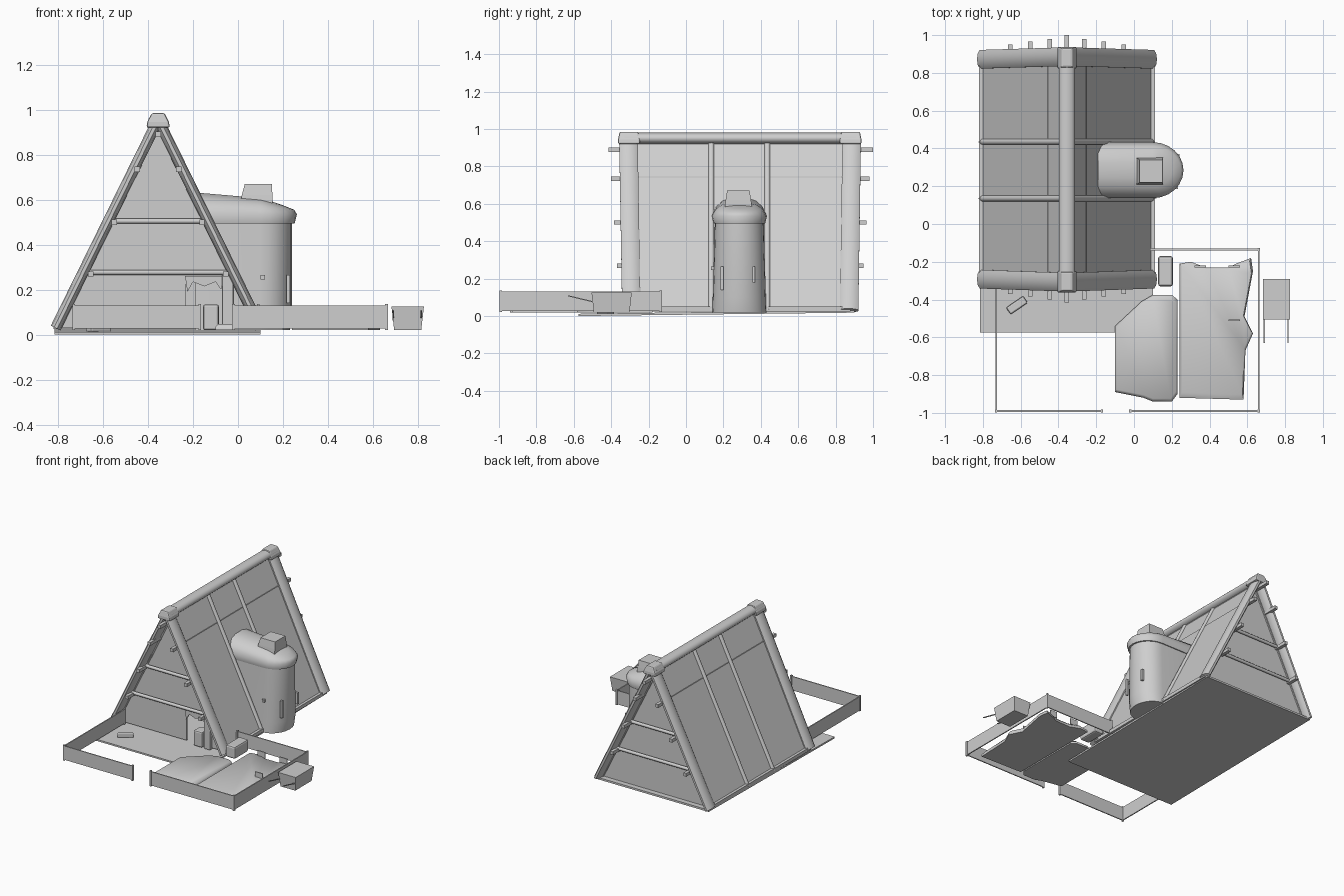
import bpy, bmesh, math
from mathutils import Vector

if "Cube" in bpy.data.objects:
    bpy.data.objects.remove(bpy.data.objects["Cube"])

grey = bpy.data.materials.new("light_grey")
grey.diffuse_color = (0.62, 0.62, 0.62, 1)
grey.use_nodes = True
grey.node_tree.nodes["Principled BSDF"].inputs["Base Color"].default_value = grey.diffuse_color


def finish(name, bm, smooth=False, bevel=0):
    bmesh.ops.recalc_face_normals(bm, faces=bm.faces)
    me = bpy.data.meshes.new(name)
    bm.to_mesh(me)
    bm.free()
    me.materials.append(grey)
    ob = bpy.data.objects.new(name, me)
    bpy.context.collection.objects.link(ob)
    if bevel:
        m = ob.modifiers.new("bevel", 'BEVEL')
        m.width, m.segments = bevel, 2
    if smooth:
        bpy.ops.object.select_all(action='DESELECT')
        ob.select_set(True)
        bpy.context.view_layer.objects.active = ob
        bpy.ops.object.shade_smooth_by_angle(angle=math.radians(50))
    return ob


def loft(name, rings, smooth=False, bevel=0):
    bm = bmesh.new()
    vs = [[bm.verts.new(p) for p in r] for r in rings]
    n = len(vs[0])
    for a, b in zip(vs, vs[1:]):
        for i in range(n):
            j = (i + 1) % n
            bm.faces.new((a[i], a[j], b[j], b[i]))
    bm.faces.new(vs[0])
    bm.faces.new(vs[-1])
    return finish(name, bm, smooth, bevel)


def box(name, lo, hi, bevel=0, taper=0):
    def ring(z, t):
        return [(lo[0] + t, lo[1] + t, z), (hi[0] - t, lo[1] + t, z),
                (hi[0] - t, hi[1] - t, z), (lo[0] + t, hi[1] - t, z)]
    return loft(name, [ring(lo[2], taper), ring(hi[2], 0)], False, bevel)


def prism_y(name, pts, y0, y1):
    return loft(name, [[(x, y, z) for x, z in pts] for y in (y0, y1)])


def beam(name, p0, p1, ru, rv, ref=(0, 1, 0), n=10):
    p0, p1 = Vector(p0), Vector(p1)
    d = (p1 - p0).normalized()
    u = Vector(ref)
    u = (u - d * u.dot(d)).normalized()
    v = d.cross(u)
    ang = [math.tau * (i + 0.5) / n for i in range(n)]
    return loft(name, [[p + u * ru * 1 * math.cos(a) + v * rv * math.sin(a) for a in ang]
                       for p in (p0, p1)], n > 4)


CX, TOP, HALF = -0.355, 0.95, 0.455     # ridge line of the tent-shaped hut


# floor slab, slightly tilted
loft("floor", [[(x, -0.575, 0), (x, 0.90, 0.018), (x, 0.90, 0.032), (x, -0.575, 0.012)]
               for x in (-0.815, 0.10)])

# sloping roof sides, battens and bottom sills
for s, side in ((-1, "left"), (1, "right")):
    def at(z, off=0.0):
        return CX + s * ((TOP - z) / 0.92 * HALF + off)
    prism_y(side + "_roof", [(at(0.03), 0.03), (at(0.94), 0.94), (at(0.94, -0.03), 0.94),
                             (at(0.03, -0.03), 0.03)], -0.28, 0.87)
    for i, y in enumerate((0.135, 0.435)):
        beam(f"{side}_batten_{i}", (at(0.03), y, 0.03), (at(0.94), y, 0.94), 0.016, 0.014)
    box(side + "_sill", (at(0.04) - 0.015, -0.29, 0.025), (at(0.04) + 0.015, 0.88, 0.05))
    # large corner poles leaning out a little at the top
    for y0, y1, end in ((-0.292, -0.308, "front"), (0.872, 0.886, "back")):
        beam(f"{end}_{side}_pole", (at(0.03), y0, 0.03), (CX, y1, 0.955), 0.052, 0.024)

# ridge beam and its caps
beam("ridge_beam", (CX, -0.33, 0.95), (CX, 0.91, 0.95), 0.045, 0.03, (1, 0, 0))
for y, end in ((-0.305, "front"), (0.88, "back")):
    def cap(z, w, d):
        return [(CX - w, y - d, z), (CX + w, y - d, z), (CX + w, y + d, z), (CX - w, y + d, z)]
    loft(end + "_ridge_cap", [cap(0.92, 0.052, 0.058), cap(0.945, 0.048, 0.058),
                              cap(0.985, 0.028, 0.05)], bevel=0.008)

# gable walls, the front one with a doorway
prism_y("front_wall", [(-0.80, 0.03), (-0.23, 0.03), (-0.23, 0.25), (-0.07, 0.25),
                       (-0.07, 0.03), (0.085, 0.03), (CX, 0.93)], -0.275, -0.26)
prism_y("back_wall", [(-0.80, 0.03), (0.085, 0.03), (CX, 0.93)], 0.845, 0.86)

# purlins poking out past both gables
for z, off, y0, y1 in ((0.89, 0, -0.415, 1.0), (0.735, 0.092, -0.40, 0.98),
                       (0.50, 0.195, -0.385, 0.965), (0.27, 0.30, -0.37, 0.95)):
    for s in ((-1, 1) if off else (1,)):
        x = CX + s * off
        box("purlin", (x - 0.012, y0, z - 0.012), (x + 0.012, y1, z + 0.012))

# cross bars on the gables
for y, end in ((-0.295, "front"), (0.875, "back")):
    for z, w in ((0.505, 0.21), (0.277, 0.32)):
        beam(end + "_cross_bar", (CX - w, y, z), (CX + w, y, z), 0.012, 0.012, n=8)

# doorway: draped curtain, post and a stool inside
prism_y("door_curtain", [(-0.235, 0.26), (-0.225, 0.19), (-0.20, 0.235), (-0.15, 0.215),
                         (-0.10, 0.235), (-0.075, 0.20), (-0.065, 0.26)], -0.285, -0.275)
box("door_post", (-0.07, -0.30, 0.02), (-0.02, -0.26, 0.275), 0.006)
box("door_stool", (-0.155, -0.30, 0.02), (-0.085, -0.22, 0.135), 0.01)


# rounded oven built into the right side
def oven(z, r, x_end, drop=0.0):
    pts = [(-0.19, 0.285 - r), (-0.19, 0.285 + r)]
    for i in range(13):
        a = math.pi / 2 - math.pi * i / 12
        pts.append((0.10 + (x_end - 0.10) * math.cos(a), 0.285 + r * math.sin(a)))
    return [(x, y, z - max(0, x) * drop) for x, y in pts]


loft("oven_body", [oven(0.02, 0.145, 0.225), oven(0.10, 0.142, 0.24), oven(0.52, 0.13, 0.24)], True)
loft("oven_cap", [oven(0.495, 0.138, 0.252), oven(0.535, 0.148, 0.262),
                  oven(0.585, 0.125, 0.25, 0.12), oven(0.615, 0.09, 0.20, 0.2),
                  oven(0.632, 0.04, 0.13, 0.25)], True)
loft("smoke_vent", [[(0.09 + dx * w + sh, 0.28 + dy * w, z) for dx, dy in
                     ((-1, -1), (1, -1), (1, 1), (-1, 1))]
                    for z, w, sh in ((0.56, 0.075, -0.01), (0.62, 0.068, -0.005), (0.67, 0.06, 0))])
box("oven_slit_front", (0.215, 0.185, 0.14), (0.232, 0.20, 0.265))
box("oven_slit_back", (0.22, 0.355, 0.18), (0.24, 0.37, 0.265))
box("oven_peg", (0.10, 0.135, 0.245), (0.12, 0.16, 0.265))

# low fence around the yard with a gate gap
for name, a, b in (("front_left_fence", (-0.73, -0.99), (-0.17, -0.99)),
                   ("front_right_fence", (-0.02, -0.99), (0.66, -0.99)),
                   ("left_fence", (-0.73, -0.99), (-0.73, -0.29)),
                   ("right_fence", (0.66, -0.99), (0.66, -0.135)),
                   ("rear_fence", (0.09, -0.135), (0.66, -0.135))):
    t = 0.004
    box(name, (a[0] - t, a[1] - t, 0.028), (b[0] + t, b[1] + t, 0.13))
    for x, y in (a, b):
        box("fence_post", (x - 0.006, y - 0.007, 0.022), (x + 0.006, y + 0.007, 0.136))

# garden plots
plots = {
    "small_plot": [(-0.10, -0.89), (0.05, -0.92), (0.10, -0.94), (0.20, -0.94), (0.23, -0.90),
                   (0.23, -0.40), (0.20, -0.375), (0.10, -0.375), (0.04, -0.41), (-0.10, -0.54)],
    "large_plot": [(0.24, -0.92), (0.58, -0.93), (0.59, -0.67), (0.63, -0.58), (0.585, -0.49),
                   (0.63, -0.25), (0.62, -0.18), (0.54, -0.21), (0.50, -0.23), (0.38, -0.23),
                   (0.30, -0.20), (0.24, -0.21)]}
for name, pts in plots.items():
    cx = sum(p[0] for p in pts) / len(pts)
    cy = sum(p[1] for p in pts) / len(pts)
    loft(name, [[(cx + (x - cx) * k, cy + (y - cy) * k, z) for x, y in pts]
                for z, k in ((0.02, 1), (0.035, 1), (0.048, 0.94))], True)

# markers standing in the plot
for x, y in ((0.35, -0.225), (0.53, -0.225), (0.53, -0.51)):
    box("plot_marker", (x - 0.03, y - 0.004, 0.04), (x + 0.03, y + 0.004, 0.085))

# crate beside the hut, loose plank, and handcart outside the fence
box("crate", (0.128, -0.33, 0.025), (0.206, -0.17, 0.115), 0.012)
plank = box("loose_plank", (-0.055, -0.022, 0), (0.055, 0.022, 0.025), 0.008)
plank.location, plank.rotation_euler = (-0.62, -0.43, 0.01), (0, 0, 0.6)
box("cart_body", (0.682, -0.505, 0.02), (0.826, -0.29, 0.125), 0, 0.012)
for x in (0.69, 0.815):
    beam("cart_handle", (x, -0.63, 0.108), (x, -0.45, 0.065), 0.005, 0.004, (1, 0, 0), 4)
